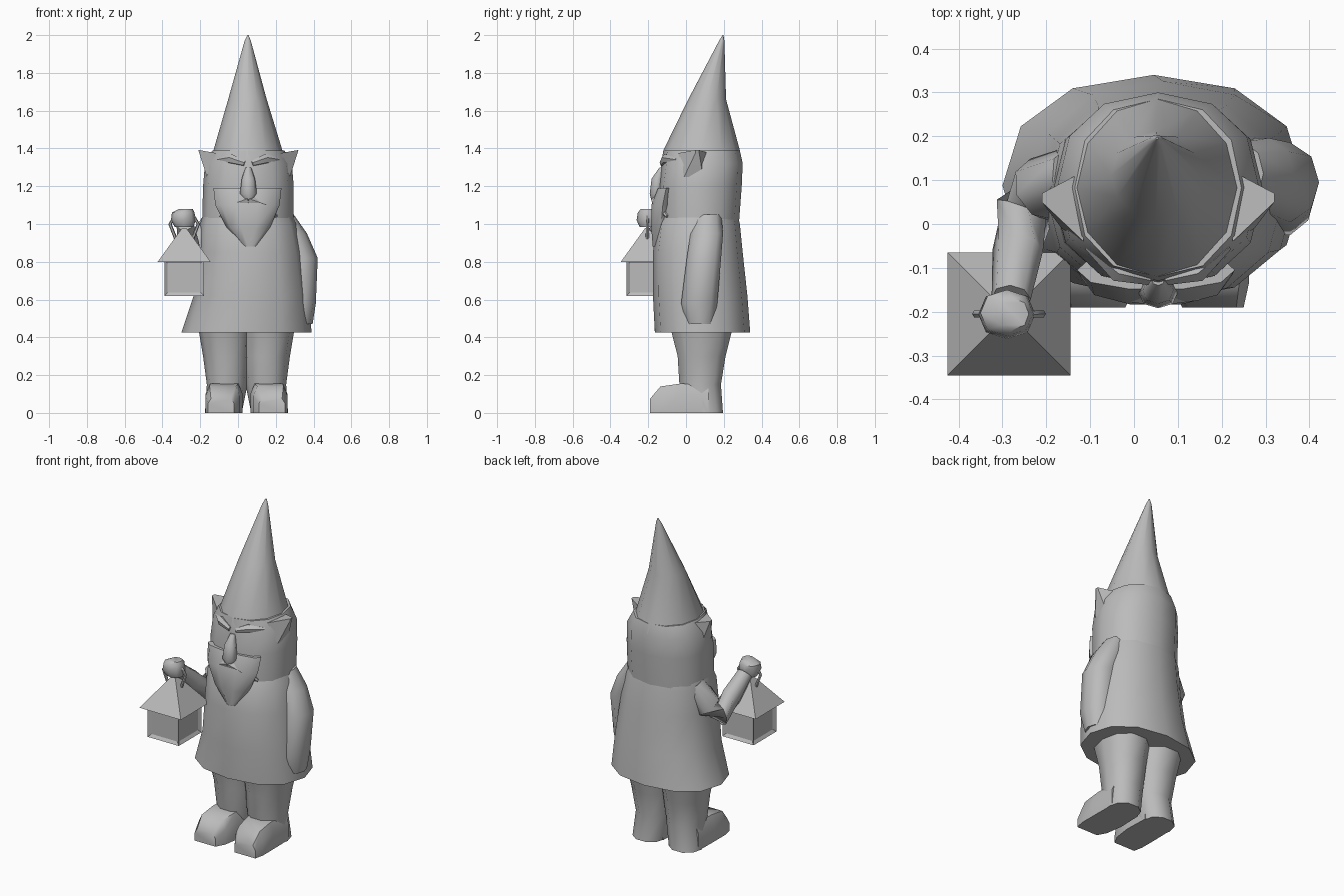
import bpy, bmesh, math
from mathutils import Vector

if "Cube" in bpy.data.objects:
    bpy.data.objects.remove(bpy.data.objects["Cube"], do_unlink=True)

grey = bpy.data.materials.new("stone grey")
grey.use_nodes = True
grey.diffuse_color = (0.5, 0.5, 0.5, 1)
grey.node_tree.nodes["Principled BSDF"].inputs["Base Color"].default_value = (0.5, 0.5, 0.5, 1)


def finish(name, bm, angle=50):
    bmesh.ops.remove_doubles(bm, verts=bm.verts, dist=0.0005)
    bmesh.ops.recalc_face_normals(bm, faces=bm.faces)
    mesh = bpy.data.meshes.new(name)
    bm.to_mesh(mesh)
    bm.free()
    mesh.materials.append(grey)
    ob = bpy.data.objects.new(name, mesh)
    bpy.context.collection.objects.link(ob)
    bpy.ops.object.select_all(action='DESELECT')
    ob.select_set(True)
    bpy.context.view_layer.objects.active = ob
    bpy.ops.object.shade_smooth_by_angle(angle=math.radians(angle))
    return ob


def loft(name, rings, angle=50):
    bm = bmesh.new()
    rows = [[bm.verts.new(p) for p in ring] for ring in rings]
    for a, b in zip(rows, rows[1:]):
        for i in range(len(a)):
            j = (i + 1) % len(a)
            bm.faces.new((a[i], a[j], b[j], b[i]))
    bm.faces.new(rows[0])
    bm.faces.new(rows[-1])
    return finish(name, bm, angle)


def oval(lo_a, hi_a, lo_b, hi_b, n=12, power=0.9):
    """Rounded outline filling the given bounds."""
    pts = []
    for i in range(n):
        t = 2 * math.pi * i / n
        c, s = math.cos(t), math.sin(t)
        u = math.copysign(abs(c) ** power, c)
        v = math.copysign(abs(s) ** power, s)
        pts.append(((lo_a + hi_a + u * (hi_a - lo_a)) / 2,
                    (lo_b + hi_b + v * (hi_b - lo_b)) / 2))
    return pts


def stack(name, levels, n=12, power=0.9, angle=50):
    """Loft upward through levels (z, left, right, front, back)."""
    return loft(name, [[(x, y, z) for x, y in oval(a, b, c, d, n, power)]
                       for z, a, b, c, d in levels], angle)


def tube(name, path, n=8, angle=50):
    """Loft along path entries (point, radius)."""
    pts = [Vector(p) for p, r in path]
    rings = []
    for i, (p, r) in enumerate(path):
        d = (pts[min(i + 1, len(pts) - 1)] - pts[max(i - 1, 0)]).normalized()
        side = d.cross(Vector((0, 1, 0.3))).normalized()
        up = side.cross(d)
        rings.append([pts[i] + r * (side * math.cos(t) + up * math.sin(t))
                      for t in (2 * math.pi * k / n for k in range(n))])
    return loft(name, rings, angle)


# Coat, head and hat
stack("coat", [(0.425, -0.30, 0.39, -0.165, 0.34),
               (0.62, -0.235, 0.37, -0.175, 0.325),
               (0.85, -0.21, 0.34, -0.175, 0.30),
               (1.00, -0.20, 0.31, -0.155, 0.285),
               (1.07, -0.18, 0.28, -0.12, 0.27)])
stack("head", [(1.00, -0.19, 0.295, -0.14, 0.28),
               (1.20, -0.185, 0.295, -0.145, 0.295),
               (1.32, -0.175, 0.285, -0.13, 0.30),
               (1.39, -0.135, 0.245, -0.12, 0.285)])
stack("hat", [(1.33, -0.14, 0.25, -0.13, 0.298),
              (1.39, -0.13, 0.235, -0.12, 0.285),
              (1.66, -0.052, 0.152, 0.012, 0.212),
              (1.97, 0.035, 0.068, 0.175, 0.203),
              (2.00, 0.050, 0.056, 0.193, 0.198)], power=1)

# Face: beard, moustache, nose and brows
stack("beard", [(0.88, 0.03, 0.10, -0.178, -0.10),
                (0.98, -0.06, 0.17, -0.186, -0.08),
                (1.10, -0.12, 0.22, -0.186, -0.06),
                (1.19, -0.13, 0.23, -0.15, -0.06)], n=10)
stack("nose", [(1.13, 0.03, 0.08, -0.185, -0.12),
               (1.16, 0.01, 0.10, -0.192, -0.12),
               (1.24, 0.02, 0.09, -0.182, -0.12),
               (1.30, 0.04, 0.07, -0.14, -0.11)], n=8)
for side, label in ((1, "left"), (-1, "right")):
    cx = 0.055
    tube(label + "_moustache", [((cx, -0.165, 1.13), 0.022),
                                ((cx + side * 0.08, -0.145, 1.10), 0.032),
                                ((cx + side * 0.15, -0.10, 1.04), 0.008)], 6)
    tube(label + "_brow", [((cx + side * 0.02, -0.125, 1.32), 0.015),
                           ((cx + side * 0.09, -0.105, 1.345), 0.028),
                           ((cx + side * 0.16, -0.05, 1.34), 0.010)], 6)
    # Pointed tuft of hair sticking out under the hat
    tip = cx + side * 0.265
    loft(label + "_hair_tuft", [
        [(cx + side * 0.17, -0.04, 1.375), (cx + side * 0.17, 0.12, 1.375),
         (cx + side * 0.22, 0.09, 1.25), (cx + side * 0.22, -0.01, 1.25)],
        [(tip, 0.05, 1.392), (tip, 0.07, 1.392),
         (tip - side * 0.005, 0.07, 1.375), (tip - side * 0.005, 0.05, 1.375)]], 40)

# Lowered arm resting against the coat
stack("left_arm", [(0.47, 0.24, 0.395, 0.00, 0.15),
                   (0.58, 0.24, 0.412, -0.03, 0.17),
                   (0.82, 0.22, 0.422, 0.00, 0.19),
                   (0.95, 0.19, 0.365, 0.02, 0.20),
                   (1.05, 0.16, 0.295, 0.04, 0.19)], n=10)

# Raised arm and fist
tube("right_arm", [((-0.13, 0.11, 1.00), 0.07), ((-0.21, 0.08, 0.88), 0.075),
                   ((-0.25, 0.03, 0.82), 0.068), ((-0.265, -0.06, 0.90), 0.058),
                   ((-0.28, -0.17, 1.00), 0.045)])
stack("right_hand", [(0.985, -0.335, -0.235, -0.245, -0.16),
                     (1.02, -0.355, -0.225, -0.262, -0.15),
                     (1.06, -0.35, -0.23, -0.255, -0.15),
                     (1.08, -0.31, -0.24, -0.24, -0.17)], n=8)

# Legs and feet
for label, s, cx in (("left", 1, 0.05), ("right", -1, 0.04)):
    def span(inner, outer):
        return sorted((cx + s * inner, cx + s * outer))
    stack(label + "_leg", [(0.0, *span(0.02, 0.215), 0.0, 0.20),
                           (0.15, *span(-0.01, 0.205), -0.04, 0.19),
                           (0.30, *span(-0.02, 0.225), -0.05, 0.215),
                           (0.45, *span(-0.03, 0.25), -0.09, 0.255)], n=10)
    foot = []
    for y, inner, outer, top in ((-0.19, 0.06, 0.20, 0.075), (-0.135, 0.03, 0.212, 0.14),
                                 (-0.03, 0.015, 0.212, 0.155), (0.12, 0.02, 0.21, 0.15)):
        a, b = span(inner, outer)
        inset = 0.12 * (b - a)
        foot.append([(a, y, 0), (b, y, 0), (b, y, top * 0.65), (b - inset, y, top),
                     (a + inset, y, top), (a, y, top * 0.65)])
    loft(label + "_foot", foot, 45)

# Lantern: box with recessed panes, pyramid roof and handle
lx, ly = -0.285, -0.205


def square(half, z):
    return [(lx + i * half, ly + j * half, z) for i, j in ((-1, -1), (1, -1), (1, 1), (-1, 1))]


loft("lantern_roof", [square(0.14, 0.80), square(0.01, 0.98)], 20)
bm = bmesh.new()
bmesh.ops.create_cube(bm, size=1)
for v in bm.verts:
    v.co = Vector((lx + v.co.x * 0.21, ly + v.co.y * 0.22, 0.715 + v.co.z * 0.19))
bm.normal_update()
panes = [f for f in bm.faces if abs(f.normal.z) < 0.5]
bmesh.ops.inset_individual(bm, faces=panes, thickness=0.025, depth=-0.012)
finish("lantern_box", bm, 20)
for s in (-1, 1):
    tube("lantern_handle_side", [((lx + s * 0.04, ly, 0.91), 0.009),
                                 ((lx + s * 0.075, ly, 1.00), 0.009),
                                 ((lx + s * 0.05, ly, 1.04), 0.009)], 6)
